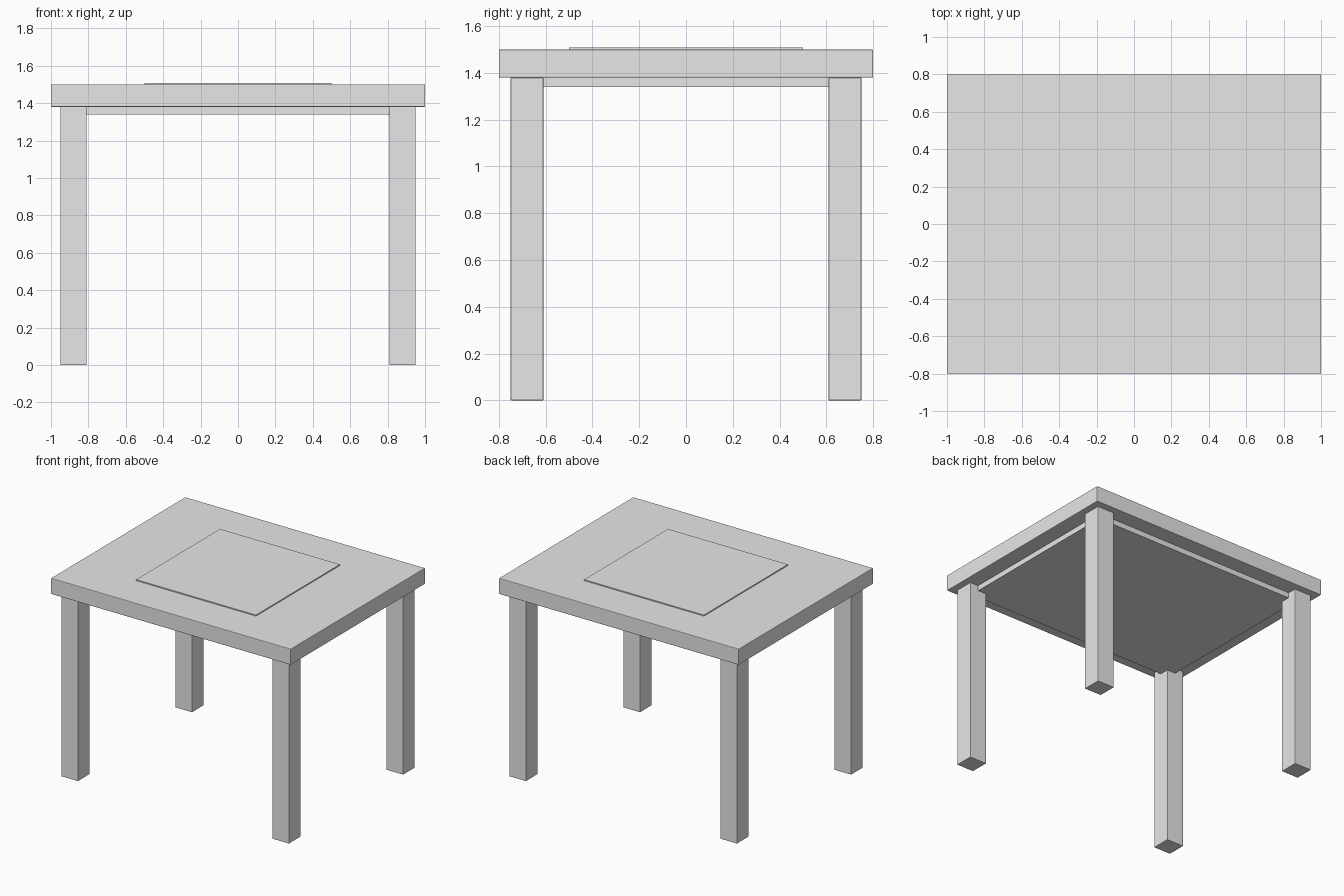
import bpy

cube = bpy.data.objects.get("Cube")
if cube:
    bpy.data.objects.remove(cube, do_unlink=True)

# Single light grey finish
grey = bpy.data.materials.new("light_grey")
grey.use_nodes = True
colour = (0.8, 0.8, 0.8, 1)
grey.diffuse_color = colour
grey.node_tree.nodes["Principled BSDF"].inputs["Base Color"].default_value = colour


def box(name, x, y, z, bevel=0):
    """Box filling the given (min, max) ranges, with optionally eased edges."""
    ranges = (x, y, z)
    bpy.ops.mesh.primitive_cube_add(size=1, location=[(a + b) / 2 for a, b in ranges])
    ob = bpy.context.object
    ob.name = name
    ob.scale = [b - a for a, b in ranges]
    bpy.ops.object.transform_apply(location=False, rotation=False, scale=True)
    ob.data.materials.append(grey)
    if bevel:
        mod = ob.modifiers.new("eased_edges", "BEVEL")
        mod.width = bevel
        mod.segments = 2
    return ob


LEG_TOP = 1.38
TABLE_TOP = 1.5

# Tabletop, raised centre inlay and the panel below
box("tabletop", (-1, 1), (-0.8, 0.8), (LEG_TOP, TABLE_TOP), 0.004)
box("centre_inlay", (-0.5, 0.5), (-0.5, 0.5), (TABLE_TOP, TABLE_TOP + 0.008))
box("under_panel", (-0.88, 0.88), (-0.68, 0.68), (1.34, LEG_TOP))

# Four square legs
for side, sx in (("left", 1), ("right", -1)):
    for end, sy in (("front", -1), ("back", 1)):
        x = sorted((sx * 0.81, sx * 0.95))
        y = sorted((sy * 0.61, sy * 0.75))
        box(f"{end}_{side}_leg", x, y, (0, LEG_TOP), 0.003)
